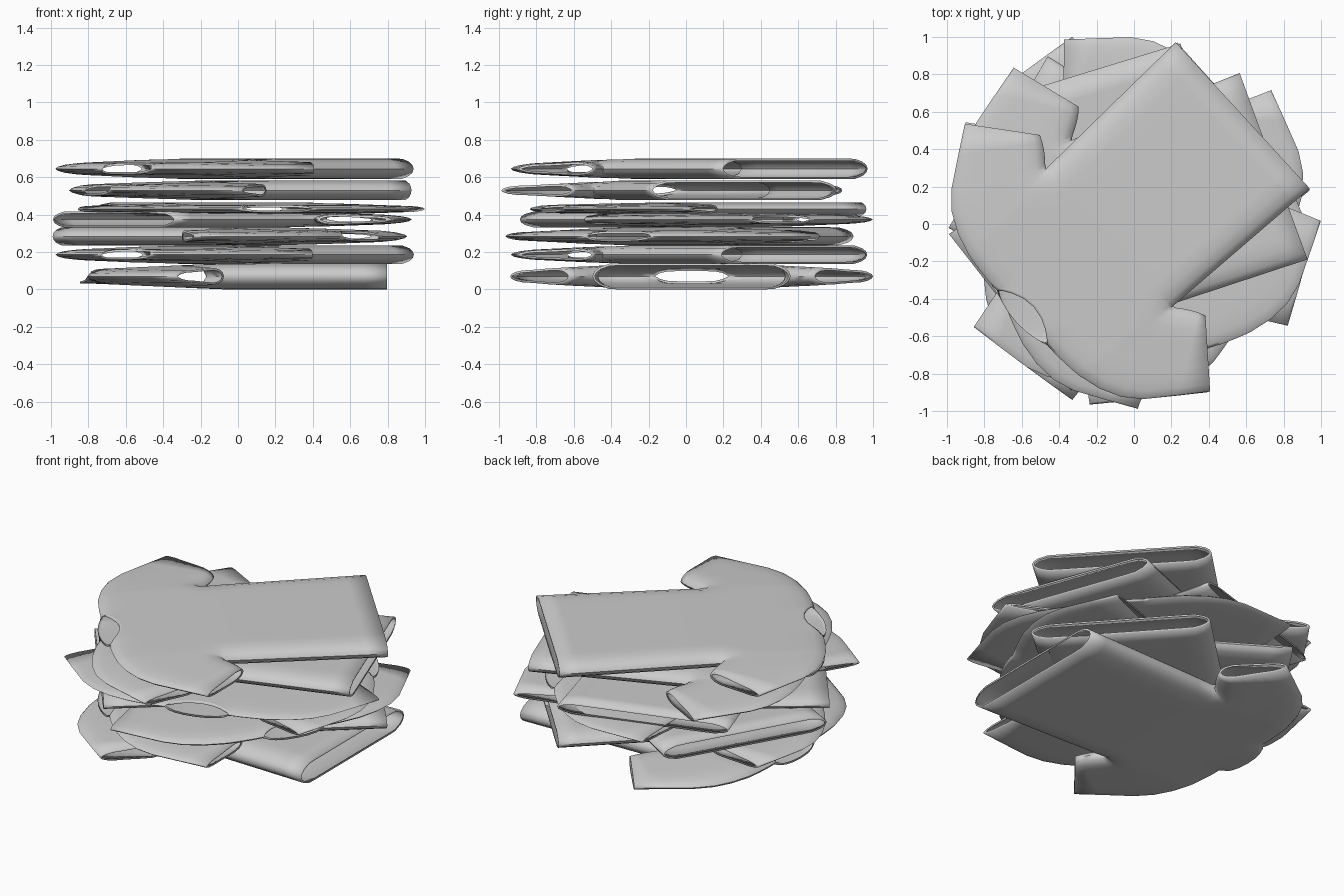
import bpy, bmesh, math
from mathutils import Vector, geometry

if "Cube" in bpy.data.objects:
    bpy.data.objects.remove(bpy.data.objects["Cube"])

HEM, PIT, NECK = 0.815, -0.15, 0.2
# columns across half of the torso: (fraction of width, shoulder v, shoulder u)
TORSO = [(0, 0, 0), (.15, .07, 0), (.28, .13, 0), (.36, .17, 0), (.42, NECK, -.785), (.55, .27, -.785),
         (.7, .34, -.78), (.83, .39, -.775), (.93, .43, -.77), (.98, .445, -.767), (1, .45, -.765)]
# sleeve columns: underarm (v, u), shoulder (v, u)
SLEEVE = [((.52, -.14), (.56, -.735)), ((.55, -.115), (.67, -.68)), ((.585, -.09), (.76, -.60)),
          ((.62, -.07), (.87, -.45)), ((.655, -.055), (.97, -.31))]
ROWS = [(1 - math.cos(math.pi * i / 10)) / 2 for i in range(11)]

# seams where front and back cloth meet (one half, as v,u)
SIDE_SEAM = [(.53, HEM), (.50, PIT)] + [s[0] for s in SLEEVE]
TOP_SEAM = [(c[1], c[2]) for c in TORSO[4:]] + [s[1] for s in SLEEVE]


def seam_distance(v, u):
    p = Vector((abs(v), u))
    best = 9
    for seam in (SIDE_SEAM, TOP_SEAM):
        for a, b in zip(seam, seam[1:]):
            a, b = Vector(a), Vector(b)
            t = max(0, min(1, (p - a).dot(b - a) / (b - a).length_squared))
            best = min(best, (p - a.lerp(b, t)).length)
    return best


def height(v, u, h):
    d = min(1, seam_distance(v, u) / 0.12)
    puff = math.sqrt(max(0, 1 - (1 - d) ** 2))
    up = max(0, min(1, (PIT + 0.1 - u) / 0.7))
    out = max(0, min(1, (abs(v) - .45) / .4))
    return h * puff * (1 - .45 * up) * (1 - .45 * out)


def neckline(v, side):
    # front neckline dips, back neckline rises slightly
    k = 1 - (v / NECK) ** 2
    return -.785 + (0.085 if side > 0 else -0.04) * k


def column_pair(i, side):
    """Lower and upper end of the yoke/sleeve column i (signed)."""
    s, n = (1 if i >= 0 else -1), abs(i)
    if n < len(TORSO):
        f, v, u = TORSO[n]
        low, up = (f * .5, PIT), (v, neckline(v, side) if n < 4 else u)
    else:
        low, up = SLEEVE[n - len(TORSO)]
    return Vector((low[0] * s, low[1])), Vector((up[0] * s, up[1]))


def make_shirt(name, z, h, angle):
    bm = bmesh.new()

    def add_grid(cols, side):
        rings = [[bm.verts.new((u, v, side * height(v, u, h))) for v, u in c] for c in cols]
        for a, b in zip(rings, rings[1:]):
            for j in range(len(a) - 1):
                f = [a[j], a[j + 1], b[j + 1], b[j]]
                bm.faces.new(f if side > 0 else f[::-1])

    last = len(TORSO) - 1
    end = last + len(SLEEVE)
    for side in (1, -1):
        # yoke and sleeves
        cols = []
        for i in range(-end, end + 1):
            low, up = column_pair(i, side)
            cols.append([low.lerp(up, t) for t in ROWS])
        add_grid(cols, side)
        # body down to the hem
        cols = []
        for i in range(-last, last + 1):
            f = math.copysign(TORSO[abs(i)][0], i)
            cols.append([(f * (.53 - .03 * t / 8), HEM + (PIT - HEM) * t / 8) for t in range(9)])
        add_grid(cols, side)
    bmesh.ops.remove_doubles(bm, verts=bm.verts, dist=0.0006)
    if sum(f.normal.z * f.calc_center_median().z for f in bm.faces if not f.normal_update()) < 0:
        bmesh.ops.reverse_faces(bm, faces=bm.faces)
    mesh = bpy.data.meshes.new(name)
    bm.to_mesh(mesh)
    bm.free()
    ob = bpy.data.objects.new(name, mesh)
    bpy.context.collection.objects.link(ob)
    ob.location = (-.02, .03, z)
    ob.rotation_euler.z = math.radians(angle)
    # turned-in edge at hem, cuffs and neck
    mod = ob.modifiers.new("hem_thickness", 'SOLIDIFY')
    mod.thickness, mod.offset, mod.use_rim_only = 0.012, -1, True
    bpy.ops.object.select_all(action='DESELECT')
    ob.select_set(True)
    bpy.context.view_layer.objects.active = ob
    bpy.ops.object.shade_smooth_by_angle(angle=math.radians(50))


# pile of shirts from bottom to top: centre height, half thickness, turn
PILE = [(.070, .070, 0), (.186, .050, 42), (.284, .049, 150), (.374, .043, 218),
        (.430, .036, 107), (.530, .053, 20), (.645, .055, 42.5)]
for n, (z, h, angle) in enumerate(PILE, 1):
    make_shirt(f"folded_shirt_{n}", z, h, angle)
